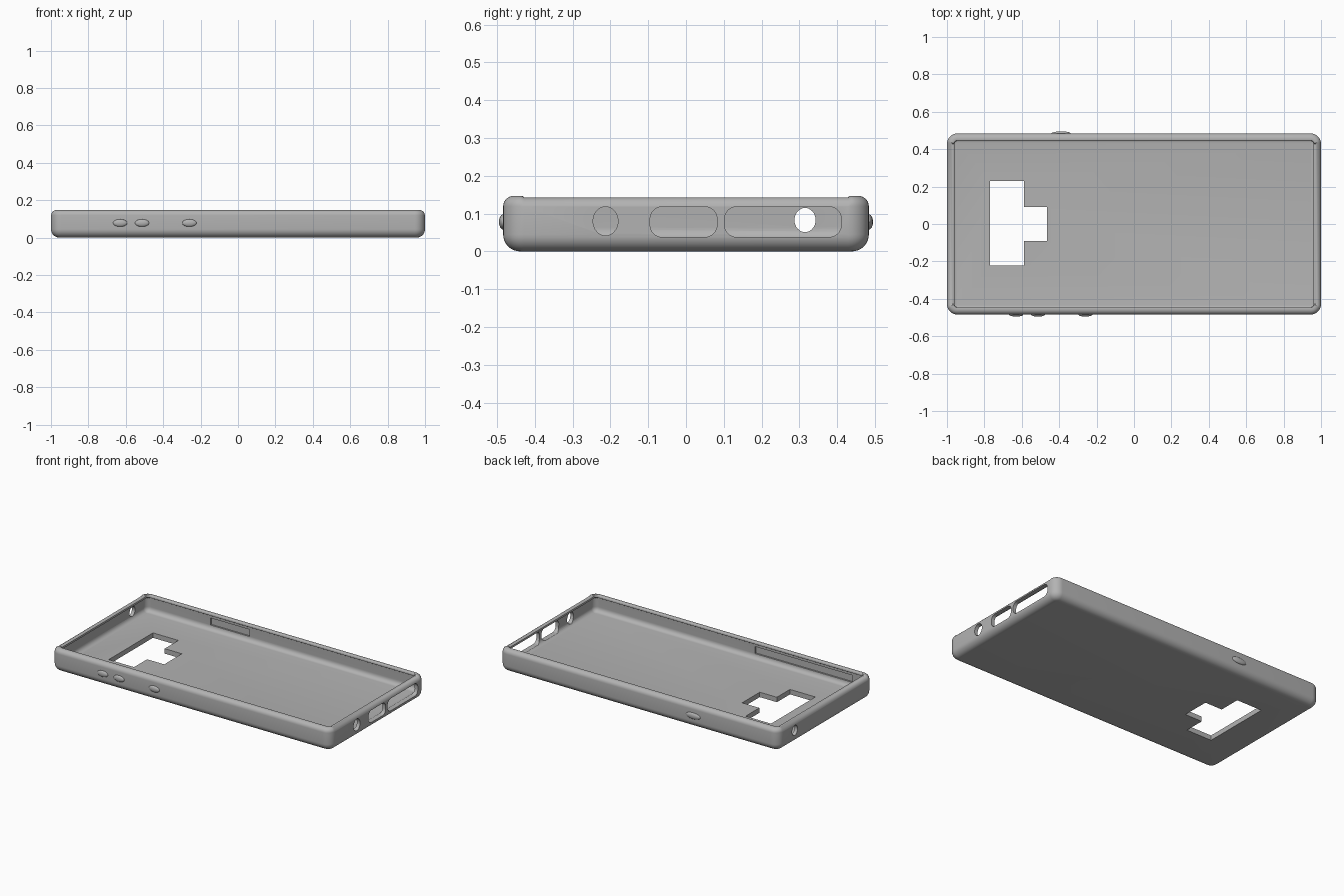
import bpy, bmesh, math

if "Cube" in bpy.data.objects:
    bpy.data.objects.remove(bpy.data.objects["Cube"])

HX, HY, R = 1.0, 0.484, 0.055      # half length, half width, plan corner radius
TOP = 0.147

grey = bpy.data.materials.new("soft grey")
grey.diffuse_color = (0.45, 0.45, 0.45, 1)
grey.use_nodes = True
grey.node_tree.nodes["Principled BSDF"].inputs["Base Color"].default_value = grey.diffuse_color


def make_object(name, bm):
    bmesh.ops.recalc_face_normals(bm, faces=bm.faces)
    me = bpy.data.meshes.new(name)
    bm.to_mesh(me)
    bm.free()
    ob = bpy.data.objects.new(name, me)
    bpy.context.collection.objects.link(ob)
    me.materials.append(grey)
    return ob


def rounded_loop(hx, hy, r, steps=8):
    """Rounded rectangle outline, counter-clockwise, with its normal angle."""
    pts = []
    for i, (sx, sy) in enumerate([(1, 1), (-1, 1), (-1, -1), (1, -1)]):
        for k in range(steps + 1):
            a = math.pi / 2 * (i + k / steps)
            pts.append((sx * (hx - r) + r * math.cos(a),
                        sy * (hy - r) + r * math.sin(a), a))
    return pts


def prism(outline, axis, lo, hi):
    """Extrude a 2D outline along x or z."""
    bm = bmesh.new()
    rings = []
    for d in (lo, hi):
        rings.append([bm.verts.new((d, u, v) if axis == 'x' else (u, v, d))
                      for u, v in outline])
    n = len(outline)
    bm.faces.new(rings[0])
    bm.faces.new(rings[1])
    for i in range(n):
        j = (i + 1) % n
        bm.faces.new((rings[0][i], rings[0][j], rings[1][j], rings[1][i]))
    return make_object("cutter", bm)


# Wall cross-section as (inset from outer edge, height)
def arc(cx, cz, r, a0, a1, n):
    return [(cx + r * math.cos(math.radians(a0 + (a1 - a0) * k / n)),
             cz + r * math.sin(math.radians(a0 + (a1 - a0) * k / n)))
            for k in range(n + 1)]


profile = arc(0.045, 0.045, 0.045, 270, 180, 8)            # bottom outer edge
profile += arc(0.028, TOP - 0.028, 0.028, 180, 90, 7)      # top outer edge
profile += arc(0.034, TOP - 0.007, 0.007, 90, 0, 3)        # lip inner edge
profile += [(0.041, 0.132), (0.024, 0.122), (0.022, 0.065)]
profile += arc(0.050, 0.060, 0.028, 180, 270, 6)           # cove down to floor

# Case shell: rounded outlines lofted along the cross-section
bm = bmesh.new()
rings = []
for d, z in profile:
    ring = []
    for x, y, a in rounded_loop(HX - d, HY - d, R - d):
        on_end = abs(math.cos(a)) > 0.999 and z > 0.12     # end rims sit lower
        ring.append(bm.verts.new((x, y, z - (0.004 if on_end else 0))))
    rings.append(ring)
for a, b in zip(rings, rings[1:]):
    for i in range(len(a)):
        j = (i + 1) % len(a)
        bm.faces.new((a[i], a[j], b[j], b[i]))
bm.faces.new(rings[0])
bm.faces.new(rings[-1])
shell = make_object("case_shell", bm)


def slot(y0, y1, z0, z1, r, lo, hi):
    cy, cz = (y0 + y1) / 2, (z0 + z1) / 2
    return prism([(cy + u, cz + v) for u, v, _ in
                  rounded_loop((y1 - y0) / 2, (z1 - z0) / 2, r)], 'x', lo, hi)


def ellipse(y, z, ry, rz, lo, hi, n=32):
    return prism([(y + ry * math.cos(2 * math.pi * k / n),
                   z + rz * math.sin(2 * math.pi * k / n)) for k in range(n)],
                 'x', lo, hi)


def box(x0, x1, y0, y1, z0, z1):
    return prism([(x0, y0), (x1, y0), (x1, y1), (x0, y1)], 'z', z0, z1)


cutters = [
    # Camera window in the floor
    prism([(-0.77, -0.223), (-0.588, -0.223), (-0.588, -0.09), (-0.465, -0.09),
           (-0.465, 0.09), (-0.588, 0.09), (-0.588, 0.23), (-0.77, 0.23)],
          'z', -0.1, 0.1),
    # Port openings in the right end
    ellipse(-0.213, 0.08, 0.033, 0.038, 0.9, 1.1),
    slot(-0.095, 0.082, 0.038, 0.118, 0.032, 0.9, 1.1),
    slot(0.102, 0.411, 0.038, 0.118, 0.032, 0.9, 1.1),
    # Round opening in the left end
    ellipse(0.315, 0.083, 0.028, 0.032, -1.1, -0.9),
    # Button recesses inside the long walls
    box(-0.52, -0.24, 0.44, HY - 0.012, 0.061, 0.107),
    box(-0.87, -0.17, -HY + 0.012, -0.44, 0.061, 0.107),
]
bpy.context.view_layer.objects.active = shell
for c in cutters:
    mod = shell.modifiers.new("cut", 'BOOLEAN')
    mod.operation, mod.solver, mod.object = 'DIFFERENCE', 'EXACT', c
    bpy.ops.object.modifier_apply(modifier=mod.name)
    bpy.data.objects.remove(c, do_unlink=True)

# Button bumps on the long sides
parts = [shell]
for name, x, side, rx in [("front_button_1", -0.63, -1, 0.038),
                          ("front_button_2", -0.513, -1, 0.038),
                          ("front_button_3", -0.26, -1, 0.038),
                          ("back_button", -0.39, 1, 0.052)]:
    bm = bmesh.new()
    bmesh.ops.create_uvsphere(bm, u_segments=24, v_segments=12, radius=1)
    for v in bm.verts:
        v.co = (x + v.co.x * rx, side * HY + v.co.y * 0.011, 0.078 + v.co.z * 0.02)
    parts.append(make_object(name, bm))

for ob in parts:
    bpy.ops.object.select_all(action='DESELECT')
    ob.select_set(True)
    bpy.context.view_layer.objects.active = ob
    bpy.ops.object.shade_smooth_by_angle(angle=math.radians(30))
